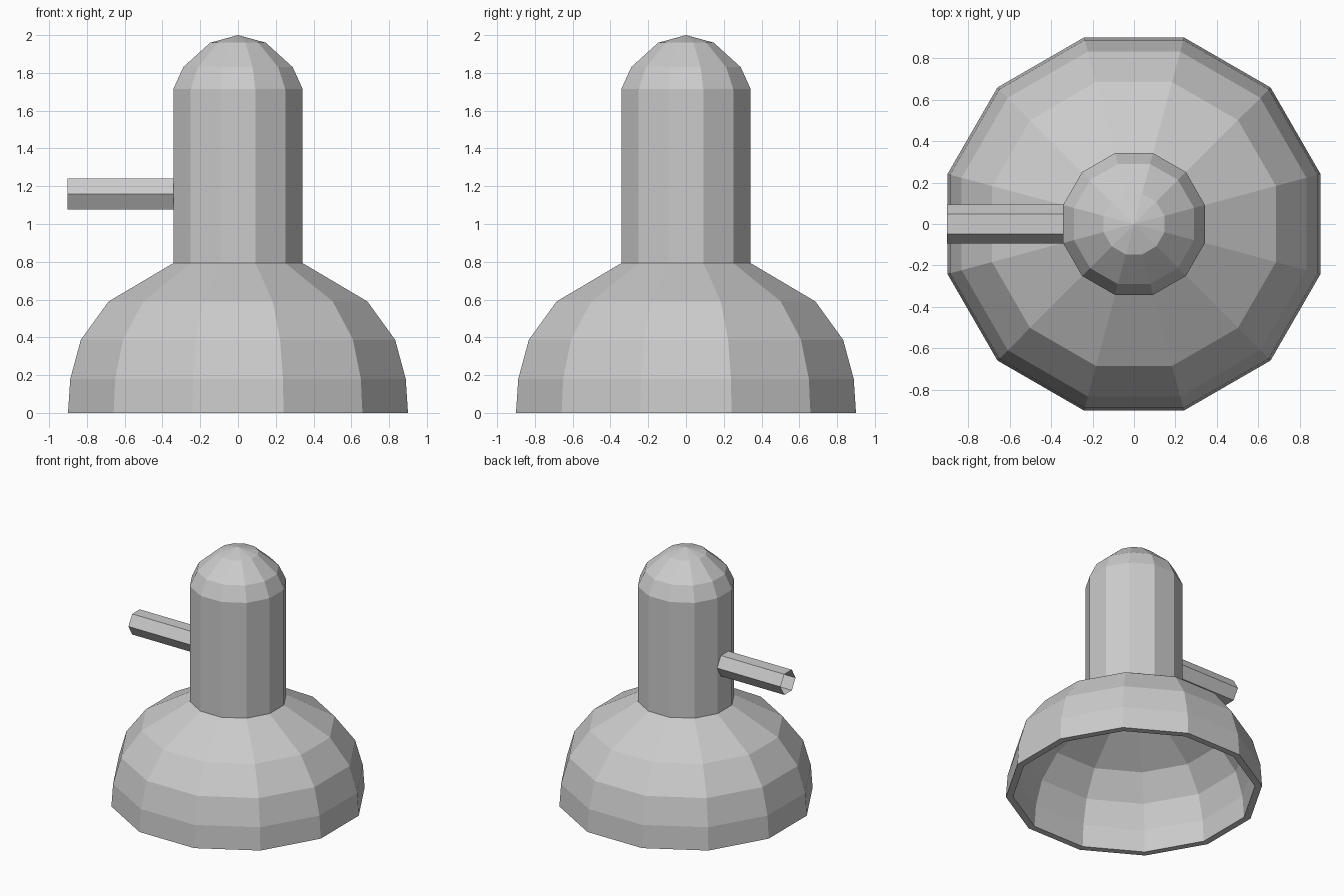
import bpy, bmesh, math

if "Cube" in bpy.data.objects:
    bpy.data.objects.remove(bpy.data.objects["Cube"])

SIDES = 12


def finish(name, bm):
    bmesh.ops.recalc_face_normals(bm, faces=bm.faces)
    mesh = bpy.data.meshes.new(name)
    bm.to_mesh(mesh)
    bm.free()
    obj = bpy.data.objects.new(name, mesh)
    bpy.context.collection.objects.link(obj)
    return obj


def lathe(name, profile):
    """Revolve (flat-to-centre distance, z) points; flats face the axes."""
    bm = bmesh.new()
    half = math.pi / SIDES
    rings = []
    for dist, z in profile:
        if dist == 0:
            rings.append([bm.verts.new((0, 0, z))] * SIDES)
        else:
            r = dist / math.cos(half)
            rings.append([bm.verts.new((r * math.cos(half * (2 * i + 1)),
                                        r * math.sin(half * (2 * i + 1)), z))
                          for i in range(SIDES)])
    for low, high in zip(rings, rings[1:]):
        for i in range(SIDES):
            j = (i + 1) % SIDES
            # pole rings repeat one vertex, so drop duplicates
            bm.faces.new(list(dict.fromkeys((low[i], low[j], high[j], high[i]))))
    return finish(name, bm)


# Bell-shaped hollow base: outer wall, rim, inner wall of even thickness
lathe("base_shell", [(0.342, 0.793), (0.685, 0.59), (0.832, 0.387),
                     (0.888, 0.18), (0.90, 0), (0.85, 0),
                     (0.838, 0.172), (0.787, 0.365), (0.655, 0.55),
                     (0.32, 0.748), (0, 0.748)])

# Upright column with a rounded cap
lathe("column", [(0.342, 0.793), (0.342, 1.715), (0.29, 1.83),
                 (0.147, 1.96), (0, 2.0)])

# Hexagonal open tube sticking out to the left
bm = bmesh.new()
ends = [[bm.verts.new((x, 0.095 * math.cos(math.pi / 3 * i),
                       1.159 + 0.095 * math.sin(math.pi / 3 * i)))
         for i in range(6)] for x in (-0.903, -0.335)]
for i in range(6):
    j = (i + 1) % 6
    bm.faces.new((ends[0][i], ends[0][j], ends[1][j], ends[1][i]))
finish("side_tube", bm)
